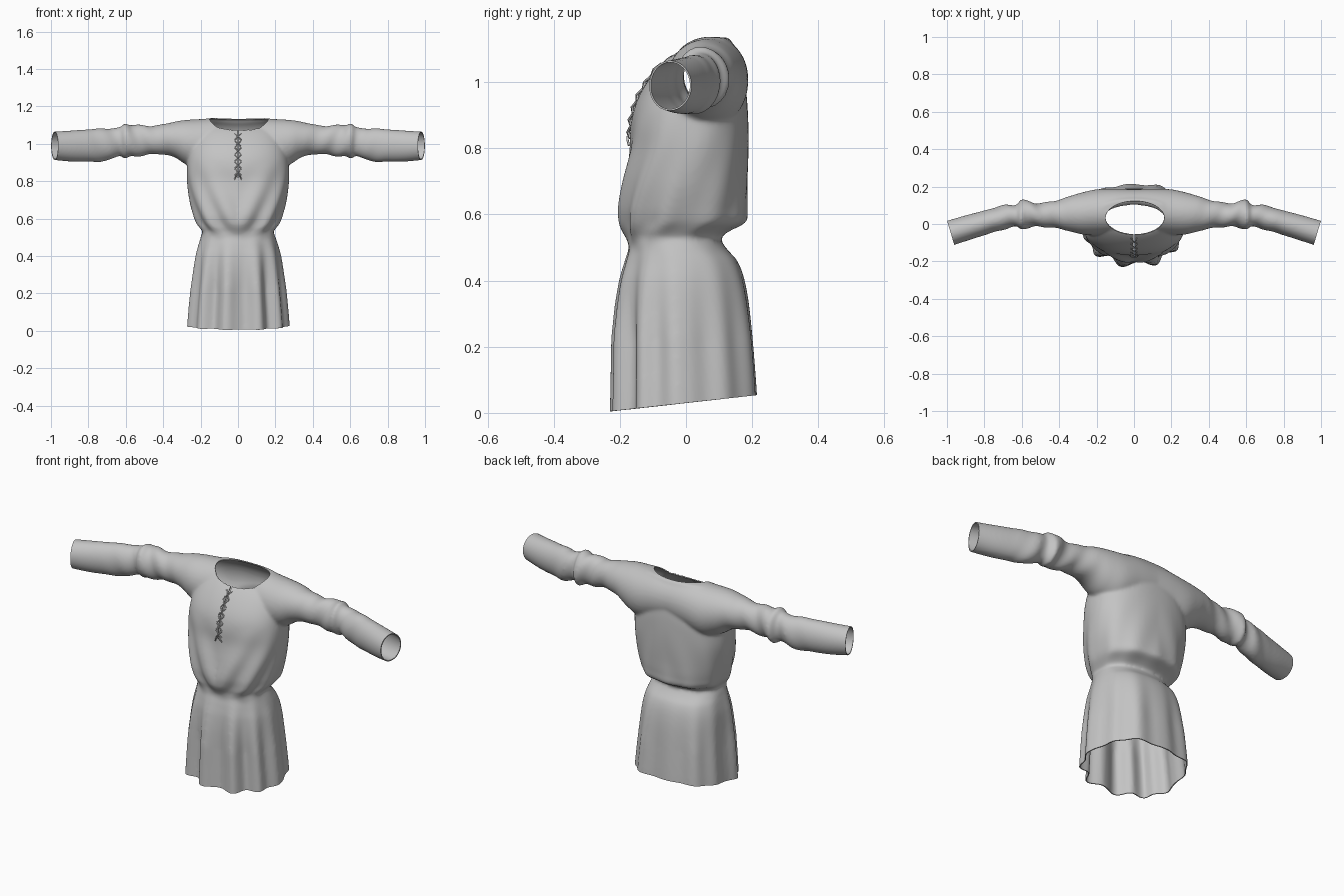
import bpy
import bmesh
from math import sin, cos, pi, atan2, hypot
from mathutils import Vector
from mathutils.bvhtree import BVHTree

old = bpy.data.objects.get("Cube")
if old:
    bpy.data.objects.remove(old, do_unlink=True)

cloth = bpy.data.materials.new("grey cloth")
cloth.use_nodes = True
GREY = (0.55, 0.55, 0.55, 1)
cloth.diffuse_color = GREY
cloth.node_tree.nodes["Principled BSDF"].inputs["Base Color"].default_value = GREY

# Torso and skirt: height, half width, front y, back y
BODY = [(-.06, .27, -.215, .222), (.1, .258, -.212, .213), (.3, .238, -.207, .195),
        (.4, .226, -.197, .178), (.46, .212, -.183, .155), (.5, .2, -.173, .12),
        (.53, .192, -.178, .105), (.55, .205, -.186, .13), (.575, .222, -.193, .178),
        (.62, .238, -.198, .186), (.7, .258, -.19, .188), (.8, .272, -.172, .189),
        (.88, .272, -.165, .188), (.94, .265, -.15, .185), (1.0, .25, -.118, .178),
        (1.06, .225, -.07, .163), (1.1, .2, -.02, .15), (1.135, .165, .04, .13)]

# Sleeve: x, front y, back y, bottom z, top z
ARM = [(0, -.04, .185, .9, 1.14), (.1, -.05, .188, .88, 1.14), (.2, -.06, .185, .86, 1.132),
       (.28, -.055, .168, .89, 1.127), (.34, -.04, .15, .928, 1.118), (.42, -.022, .125, .945, 1.1),
       (.5, -.015, .112, .938, 1.097), (.57, -.02, .121, .93, 1.103), (.605, -.026, .128, .918, 1.11),
       (.628, -.015, .106, .94, 1.086), (.7, -.03, .1, .908, 1.083), (.8, -.06, .072, .904, 1.077),
       (.9, -.092, .046, .905, 1.07), (1.04, -.137, .005, .92, 1.062)]


def sample(rows, t):
    """Smooth interpolation of a table of sections."""
    n = len(rows)
    i = max(k for k in range(n - 1) if rows[k][0] <= t + 1e-9)
    a, b = rows[i], rows[i + 1]
    before, after = rows[max(i - 1, 0)], rows[min(i + 2, n - 1)]
    h = b[0] - a[0]
    u = (t - a[0]) / h
    out = []
    for k in range(1, len(a)):
        ma = (b[k] - before[k]) / (b[0] - before[0]) * h
        mb = (after[k] - a[k]) / (after[0] - a[0]) * h
        s = u * u * (3 - 2 * u)
        out.append(a[k] + (b[k] - a[k]) * s + ma * u * (1 - u) ** 2 - mb * u * u * (1 - u))
    return out


def rounded(v, power):
    return abs(v) ** power * (1 if v > 0 else -1)


def pleats(z, ang):
    """Folds gathered at the waist, strongest across the front."""
    front = abs((ang + pi / 2 + pi) % (2 * pi) - pi)
    weight = .3 + .7 * max(0, cos(front)) ** .7
    if z < .5:
        depth = .02 * min(1, (.52 - z) / .3)
        return depth * (weight * cos(11 * ang + .6) + .35 * cos(5 * ang + 1))
    rise = z - .53
    depth = .013 * max(0, 1 - rise / .38) * min(1, max(0, rise + .02) / .06)
    return depth * weight * cos(10 * (front - 1.6 * rise))


def body_point(z, ang):
    w, f, b = sample(BODY, z)
    x = w * rounded(cos(ang), .85)
    y = (f + b) / 2 + (b - f) / 2 * rounded(sin(ang), .85)
    p = pleats(z, ang)
    return x + p * cos(ang), y + p * sin(ang), z


def arm_point(x, ang):
    f, b, lo, hi = sample(ARM, abs(x))
    crease = max(0, 1 - abs(abs(x) - .57) / .25) * .006 * sin(55 * abs(x) + 2 * ang + 1)
    return (x, (f + b) / 2 + ((b - f) / 2 + crease) * cos(ang),
            (lo + hi) / 2 + ((hi - lo) / 2 + crease) * sin(ang))


def loft(bm, point, start, end, rings, sides):
    """Closed tube through the sections between start and end."""
    loops = []
    for r in range(rings + 1):
        t = start + (end - start) * r / rings
        loops.append([bm.verts.new(point(t, 2 * pi * s / sides)) for s in range(sides)])
    for a, b in zip(loops, loops[1:]):
        for s in range(sides):
            n = (s + 1) % sides
            bm.faces.new((a[s], a[n], b[n], b[s]))
    bm.faces.new(loops[0])
    bm.faces.new(loops[-1])


def bake(obj):
    """Replace the mesh by its modified result."""
    graph = bpy.context.evaluated_depsgraph_get()
    mesh = bpy.data.meshes.new_from_object(obj.evaluated_get(graph))
    obj.modifiers.clear()
    obj.data = mesh


# Body and sleeves merged into one garment
bm = bmesh.new()
loft(bm, body_point, BODY[0][0], BODY[-1][0], 130, 160)
loft(bm, arm_point, -1.04, 1.04, 220, 56)
bmesh.ops.recalc_face_normals(bm, faces=bm.faces)
mesh = bpy.data.meshes.new("tunic")
bm.to_mesh(mesh)
bm.free()
tunic = bpy.data.objects.new("tunic", mesh)
bpy.context.collection.objects.link(tunic)
remesh = tunic.modifiers.new("merge", "REMESH")
remesh.mode = "VOXEL"
remesh.voxel_size = .008
soften = tunic.modifiers.new("soften", "SMOOTH")
soften.factor = .5
soften.iterations = 7
bake(tunic)

bm = bmesh.new()
bm.from_mesh(tunic.data)


def slice_off(co, no):
    geom = bm.verts[:] + bm.edges[:] + bm.faces[:]
    bmesh.ops.bisect_plane(bm, geom=geom, plane_co=co, plane_no=no, clear_outer=True)


# Open hem and cuffs
slice_off((0, 0, .03), (0, .11, -1))
for side in (-1, 1):
    slice_off((side, .02, 1), (side * .135, -.04, 0))

# Neck opening
NX, NY, RX, RY = .005, .033, .157, .09


def neck(co):
    return hypot((co.x - NX) / RX, (co.y - NY) / RY)


hole = [f for f in bm.faces if f.calc_center_median().z > 1
        and f.normal.z > 0 and neck(f.calc_center_median()) < 1]
bmesh.ops.delete(bm, geom=hole, context="FACES")
for v in bm.verts:
    if v.is_boundary and v.co.z > 1 and neck(v.co) < 1.3 and abs(v.co.x) < .2:
        k = neck(v.co)
        v.co.x = NX + (v.co.x - NX) / k
        v.co.y = NY + (v.co.y - NY) / k

tree = BVHTree.FromBMesh(bm)

# Narrow slit below the neck
GAP = .004


def on_slit(f, reach):
    c = f.calc_center_median()
    return abs(c.x) < reach and c.y < 0 and .82 < c.z < 1.1


for side in (-1, 1):
    strip = [f for f in bm.faces if on_slit(f, .03)]
    parts = set(strip)
    for f in strip:
        parts.update(f.edges)
        parts.update(f.verts)
    bmesh.ops.bisect_plane(bm, geom=list(parts), plane_co=(side * GAP, 0, 0), plane_no=(1, 0, 0))
bmesh.ops.delete(bm, geom=[f for f in bm.faces if on_slit(f, GAP)], context="FACES")
bmesh.ops.recalc_face_normals(bm, faces=bm.faces)
bm.to_mesh(tunic.data)
bm.free()

# Cloth thickness
shell = tunic.modifiers.new("thickness", "SOLIDIFY")
shell.thickness = .005
shell.offset = -1
bake(tunic)
tunic.data.materials.clear()
tunic.data.materials.append(cloth)
bpy.context.view_layer.objects.active = tunic
tunic.select_set(True)
bpy.ops.object.shade_smooth_by_angle(angle=pi / 4)

# Crossed lacing over the slit
cord = bpy.data.curves.new("lacing", "CURVE")
cord.dimensions = "3D"
cord.bevel_depth = .0035
cord.bevel_resolution = 1
cord.use_fill_caps = True


def on_cloth(x, z, lift):
    hit = tree.ray_cast(Vector((x, -1, z)), Vector((0, 1, 0)))[0]
    return Vector((x, (hit.y if hit else -.06) - lift, z))


def lace(ends):
    spline = cord.splines.new("POLY")
    spline.points.add(len(ends) - 1)
    for p, (x, z, lift) in zip(spline.points, ends):
        p.co = (*on_cloth(x, z, lift), 1)


for step in range(6):
    z = .83 + step * .038
    for side in (-1, 1):
        lace([(-side * .017, z, .001), (0, z + .018, .007 + side * .002), (side * .017, z + .036, .001)])
for side in (-1, 1):
    lace([(0, .835, .008), (side * .012, .825, .008), (side * .02, .808, .004)])
cord.materials.append(cloth)
lacing = bpy.data.objects.new("lacing", cord)
bpy.context.collection.objects.link(lacing)
